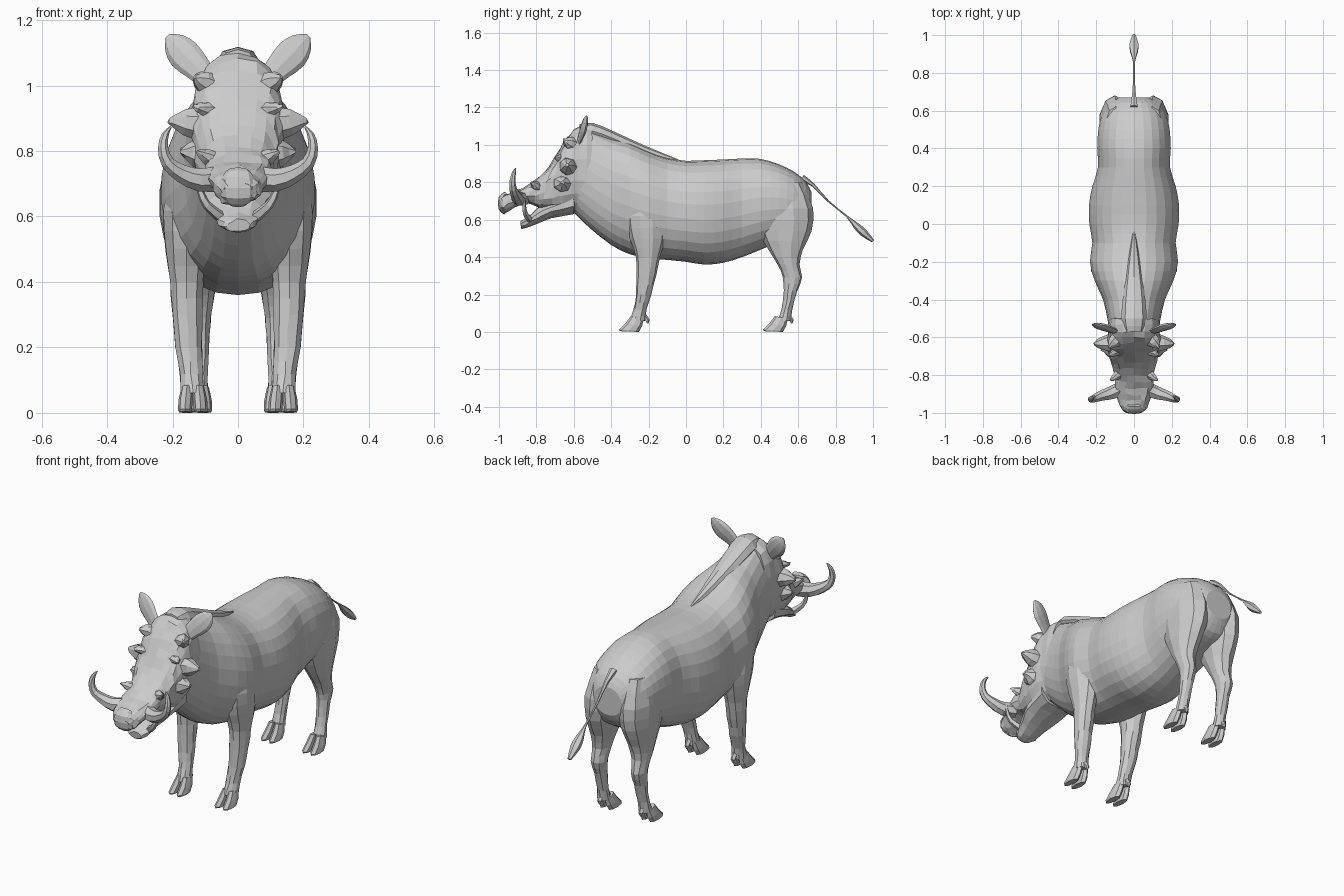
import bpy, bmesh, math, random
from mathutils import Vector

random.seed(4)


def spline(rows, steps):
    """Catmull-Rom interpolation of section rows."""
    out = []
    for i in range(len(rows) - 1):
        a, b, c, d = (rows[max(0, min(len(rows) - 1, i + k))] for k in (-1, 0, 1, 2))
        for s in range(steps):
            t = s / steps
            out.append([0.5 * (2 * q + (r - p) * t + (2 * p - 5 * q + 4 * r - u) * t * t
                               + (3 * q - p - 3 * r + u) * t ** 3)
                        for p, q, r, u in zip(a, b, c, d)])
    return out + [list(rows[-1])]


def skin(name, rings, mirror=False, jitter=0.0):
    """Skin closed rings of points into a capped, flat-shaded object."""
    bm = bmesh.new()
    vs = [[bm.verts.new(p + Vector([random.uniform(-jitter, jitter) for _ in range(3)]))
           for p in r] for r in rings]
    n = len(vs[0])
    for a, b in zip(vs, vs[1:]):
        for i in range(n):
            bm.faces.new((a[i], a[(i + 1) % n], b[(i + 1) % n], b[i]))
    bm.faces.new(vs[0])
    bm.faces.new(vs[-1])
    bmesh.ops.recalc_face_normals(bm, faces=bm.faces)
    me = bpy.data.meshes.new(name)
    bm.to_mesh(me)
    bm.free()
    ob = bpy.data.objects.new(name, me)
    bpy.context.collection.objects.link(ob)
    if mirror:
        ob.modifiers.new("mirror", 'MIRROR')
    return ob


def loft(name, rows, n=12, steps=2, power=2.0, **kw):
    """Rows: y,z of one edge, y,z of the opposite edge, half width, x centre."""
    rings = []
    for y1, z1, y2, z2, w, cx in spline([tuple(r) + (0,) * (6 - len(r)) for r in rows], steps):
        mid = Vector((cx, (y1 + y2) / 2, (z1 + z2) / 2))
        up = Vector((0, y1 - y2, z1 - z2)) / 2
        ring = []
        for i in range(n):
            a = 2 * math.pi * i / n
            s, c = math.sin(a), math.cos(a)
            s = math.copysign(abs(s) ** (2 / power), s)
            c = math.copysign(abs(c) ** (2 / power), c)
            ring.append(mid + up * c + Vector((w * s, 0, 0)))
        rings.append(ring)
    return skin(name, rings, **kw)


def tube(name, rows, n=6, steps=2, flat=1.0, side=(0, 1, 0), **kw):
    """Rows: x,y,z,radius along a path; flat squashes the section along side."""
    pts = spline(rows, steps)
    rings = []
    for i, p in enumerate(pts):
        t = (Vector(pts[min(i + 1, len(pts) - 1)][:3]) - Vector(pts[max(i - 1, 0)][:3])).normalized()
        u = Vector(side)
        u = (u - t * u.dot(t)).normalized()
        v = t.cross(u)
        rings.append([Vector(p[:3]) + p[3] * (u * flat * math.cos(2 * math.pi * k / n)
                                              + v * math.sin(2 * math.pi * k / n)) for k in range(n)])
    return skin(name, rings, **kw)


# Trunk with shoulder and haunch swellings
loft("body", [
    (-.56, 1.08, -.60, .64, .13), (-.50, 1.08, -.52, .56, .14), (-.40, 1.04, -.40, .465, .165),
    (-.30, 1.01, -.30, .415, .21), (-.20, .965, -.20, .395, .235), (-.10, .93, -.10, .385, .222),
    (0, .915, 0, .375, .238), (.10, .918, .10, .36, .24), (.20, .922, .20, .37, .222),
    (.30, .927, .30, .40, .192), (.40, .925, .40, .44, .196), (.50, .895, .50, .48, .19),
    (.58, .855, .57, .50, .172), (.64, .805, .63, .53, .135), (.67, .75, .67, .60, .08)],
    n=26, power=2.2)

# Skull, forehead and snout
loft("head", [
    (-.50, 1.09, -.50, .62, .13), (-.57, 1.10, -.58, .64, .14), (-.63, 1.05, -.66, .64, .143),
    (-.68, .97, -.72, .65, .13), (-.73, .885, -.77, .66, .115), (-.80, .815, -.81, .675, .10),
    (-.87, .77, -.86, .69, .103), (-.935, .745, -.92, .665, .085), (-.985, .725, -.97, .635, .066),
    (-1.0, .70, -.985, .65, .045)], n=18, power=2.5, jitter=.005)

# Open lower jaw
loft("lower_jaw", [
    (-.60, .76, -.60, .63, .12), (-.72, .70, -.72, .61, .105), (-.80, .655, -.80, .578, .078),
    (-.85, .61, -.86, .555, .06), (-.885, .59, -.88, .555, .035)], n=10, jitter=.004)

# Nostrils rim and chin tuft
tube("nose_pad", [(0, -.96, .74, .035), (0, -.985, .715, .05), (0, -.985, .66, .05),
                  (0, -.965, .635, .025)], n=8, flat=.35)

# Mane lying along the neck
loft("mane", [
    (-.57, 1.11, -.57, 1.04, .05), (-.50, 1.118, -.50, 1.03, .066), (-.40, 1.078, -.40, 1.0, .06),
    (-.28, 1.023, -.28, .95, .045), (-.17, .975, -.17, .92, .028), (-.04, .922, -.04, .90, .006)],
    n=8)

# Legs: rows of height, front y, back y, half width, x centre


def leg(name, rows):
    loft(name, [(f, z, b, z, w, x) for z, f, b, w, x in rows], n=10, mirror=True, jitter=.002)


leg("front_leg", [
    (.78, -.30, -.12, .05, .15), (.62, -.32, -.11, .075, .155), (.50, -.30, -.11, .068, .157),
    (.40, -.268, -.14, .053, .157), (.30, -.265, -.16, .048, .155), (.20, -.268, -.185, .042, .15),
    (.12, -.28, -.21, .036, .143), (.06, -.305, -.215, .038, .138)])
leg("hind_leg", [
    (.80, .42, .62, .05, .10), (.66, .37, .682, .085, .10), (.54, .39, .67, .078, .105),
    (.44, .44, .625, .06, .112), (.36, .49, .605, .047, .118), (.29, .517, .62, .038, .12),
    (.22, .522, .595, .034, .12), (.12, .51, .567, .032, .122), (.06, .488, .56, .035, .124)])

# Cloven hooves and dewclaws
for name, x, y in (("front", .138, -.24), ("hind", .124, .53)):
    for side, dx in (("inner", -.022), ("outer", .022)):
        loft(f"{name}_hoof_{side}", [
            (y - .055, .085, y + .015, .07, .018, x + dx * .8),
            (y - .085, .045, y + .005, .03, .022, x + dx),
            (y - .118, .012, y - .01, 0.004, .021, x + dx * 1.1),
            (y - .115, .004, y - .012, 0, .018, x + dx * 1.1)], n=8, steps=1, mirror=True)
    tube(f"{name}_dewclaw", [(x, y + .005, .10, .016), (x, y + .035, .06, .012),
                             (x, y + .035, .045, .004)], n=5, steps=1, mirror=True)

# Tail with flat tuft
tube("tail", [(0, .62, .825, .022), (0, .68, .785, .012), (0, .76, .70, .006), (0, .86, .618, .006),
              (0, .91, .568, .022), (0, .95, .53, .026), (0, 1.0, .485, .010)], n=6, flat=.8)

# Upper tusks sweeping out and up
tube("upper_tusk", [(.06, -.87, .715, .04), (.12, -.895, .712, .036), (.175, -.91, .733, .028),
                    (.215, -.925, .765, .021), (.229, -.928, .81, .016), (.222, -.92, .85, .011),
                    (.205, -.912, .874, .003)], n=7, mirror=True)
# Lower tusks
tube("lower_tusk", [(.055, -.835, .60, .018), (.095, -.86, .635, .014), (.115, -.865, .675, .010),
                    (.125, -.86, .715, .003)], n=5, mirror=True)

# Leaf-shaped ears
tube("ear", [(.085, -.575, 1.01, .03), (.125, -.56, 1.055, .042), (.165, -.545, 1.095, .05),
             (.195, -.535, 1.13, .036), (.215, -.53, 1.152, .008)], n=8, flat=.35, mirror=True)

# Warts, brows, cheeks and eyes: base point, tip point, base radius
for name, a, b, r in (
        ("cheek_wart", (.10, -.63, .88), (.213, -.635, .893), .055),
        ("jaw_wart", (.09, -.66, .79), (.175, -.66, .80), .06),
        ("brow_ridge", (.08, -.60, 1.0), (.135, -.655, 1.025), .045),
        ("snout_wart", (.07, -.79, .77), (.125, -.825, .80), .03),
        ("eye", (.085, -.67, .925), (.135, -.70, .935), .026)):
    A, B = Vector(a), Vector(b)
    tube(name, [(*A, r), (*A.lerp(B, .55), r * .72), (*B, r * .15)], n=7, mirror=True, jitter=.003)
